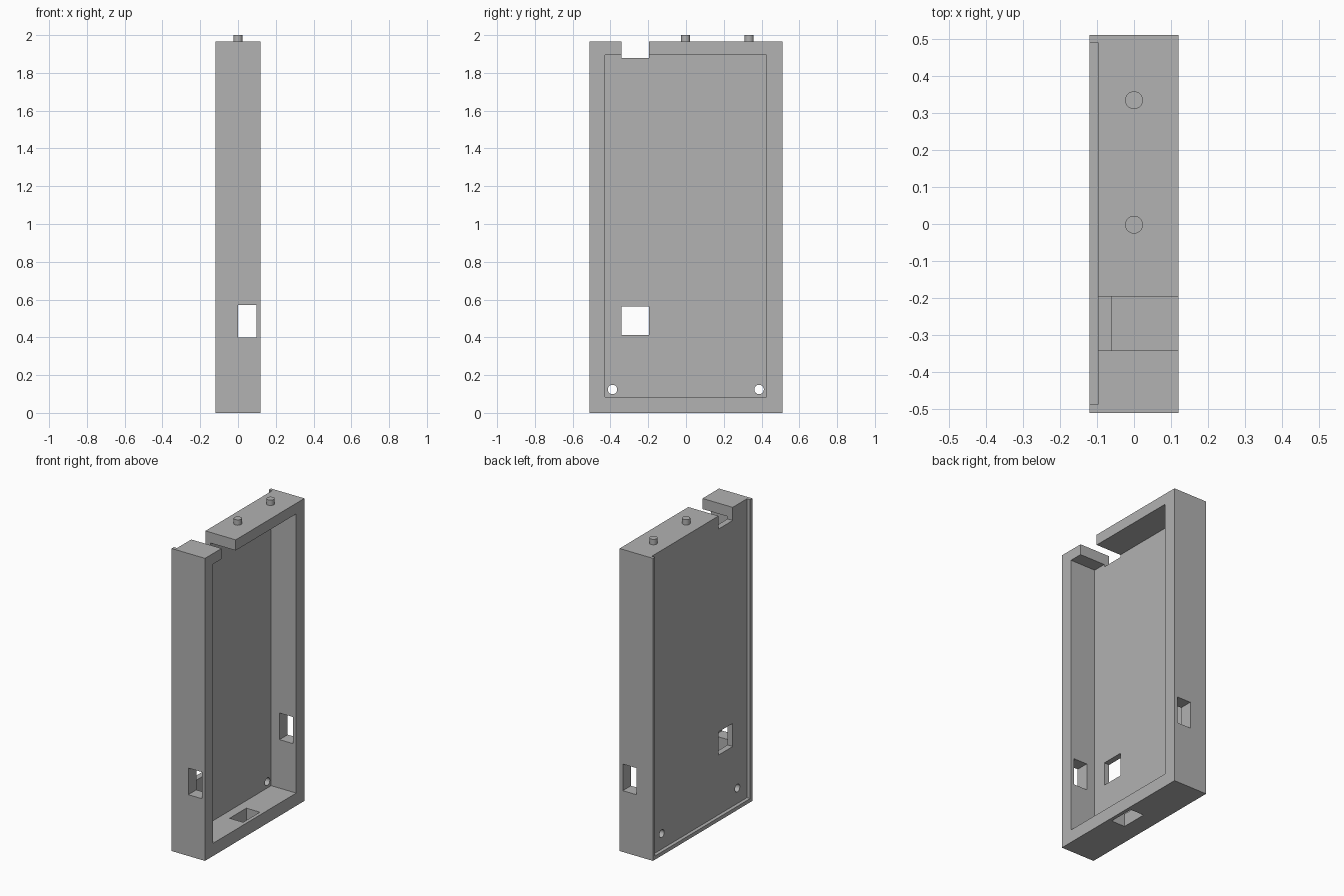
import bpy

if "Cube" in bpy.data.objects:
    bpy.data.objects.remove(bpy.data.objects["Cube"])

grey = bpy.data.materials.new("light_grey")
grey.diffuse_color = (0.445, 0.445, 0.445, 1)
grey.use_nodes = True
grey.node_tree.nodes["Principled BSDF"].inputs["Base Color"].default_value = grey.diffuse_color


def box(name, x, y, z):
    """Box spanning the (min, max) pairs x, y and z."""
    spans = (x, y, z)
    bpy.ops.mesh.primitive_cube_add(size=1, location=[(a + b) / 2 for a, b in spans])
    ob = bpy.context.object
    ob.name = name
    ob.scale = [b - a for a, b in spans]
    bpy.ops.object.transform_apply(location=True, rotation=False, scale=True)
    return ob


def rod(name, radius, depth, location, rotation=(0, 0, 0)):
    bpy.ops.mesh.primitive_cylinder_add(vertices=32, radius=radius, depth=depth,
                                        location=location, rotation=rotation)
    ob = bpy.context.object
    ob.name = name
    return ob


def cut(target, cutter):
    mod = target.modifiers.new("cut", 'BOOLEAN')
    mod.operation = 'DIFFERENCE'
    mod.solver = 'EXACT'
    mod.object = cutter
    bpy.context.view_layer.objects.active = target
    bpy.ops.object.modifier_apply(modifier=mod.name)
    bpy.data.objects.remove(cutter, do_unlink=True)


def finish(ob):
    ob.data.materials.clear()
    ob.data.materials.append(grey)
    bpy.ops.object.select_all(action='DESELECT')
    ob.select_set(True)
    bpy.context.view_layer.objects.active = ob
    bpy.ops.object.shade_smooth_by_angle()


# Tray body
tray = box("tray", (-0.12, 0.12), (-0.51, 0.51), (0, 1.965))

# Main cavity, open towards +x
cut(tray, box("cavity", (-0.06, 0.2), (-0.428, 0.426), (0.083, 1.896)))

# Shallow lid recess on the -x side, open at the top
cut(tray, box("lid_recess", (-0.2, -0.097), (-0.487, 0.489), (0.024, 2.1)))

# Notch through the top wall
cut(tray, box("top_notch", (-0.2, 0.2), (-0.341, -0.195), (1.88, 2.1)))

# Square window through the back plate
cut(tray, box("plate_window", (-0.2, 0.0), (-0.341, -0.195), (0.412, 0.562)))

# Windows through both side walls and the bottom wall
cut(tray, box("side_windows", (0, 0.097), (-0.7, 0.7), (0.398, 0.571)))
cut(tray, box("bottom_window", (0, 0.097), (-0.086, 0.086), (-0.1, 0.2)))

# Screw holes in the lower corners of the plate
for y in (-0.389, 0.387):
    cut(tray, rod("screw_hole", 0.025, 0.2, (-0.08, y, 0.124), (0, 1.5707963, 0)))
finish(tray)

# Locating pegs on the top
for i, y in enumerate((-0.002, 0.334)):
    finish(rod(f"peg_{i + 1}", 0.024, 0.045, (0, y, 1.9775)))
